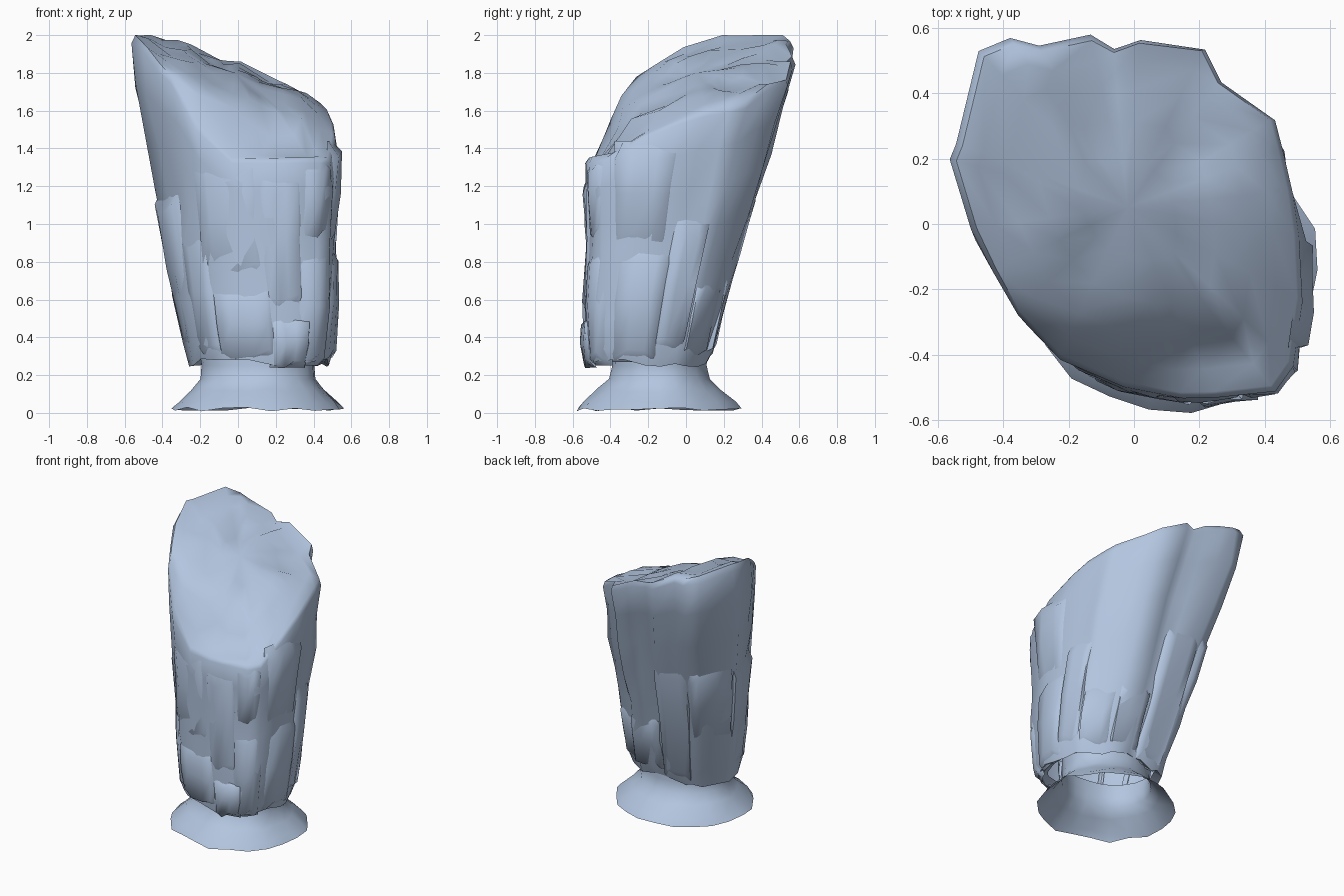
import bpy, bmesh, math, random
from mathutils import Vector

if "Cube" in bpy.data.objects:
    bpy.data.objects.remove(bpy.data.objects["Cube"])

random.seed(4)
stone = bpy.data.materials.new("blue grey stone")
stone.diffuse_color = (0.45, 0.56, 0.74, 1)
stone.use_nodes = True
stone.node_tree.nodes["Principled BSDF"].inputs["Base Color"].default_value = stone.diffuse_color

# Crown outline seen from above, anticlockwise from the right side
OUT = [(.50, 0), (.48, .14), (.45, .27), (.425, .365), (.26, .46), (.21, .56),
       (.02, .56), (-.06, .53), (-.13, .57), (-.29, .54), (-.38, .565), (-.48, .525),
       (-.55, .23), (-.57, .18), (-.50, -.04), (-.43, -.17), (-.37, -.29), (-.28, -.40),
       (-.10, -.48), (.10, -.525), (.22, -.525), (.42, -.51), (.48, -.42), (.51, -.20)]
UNIT = [((x + .03) / .54, (y - .025) / .545) for x, y in OUT]
N = len(UNIT)

# Body limits by height: z, left, right, front, back
BOX = [(.26, -.265, .485, -.525, .12), (.36, -.29, .52, -.55, .155), (.6, -.34, .525, -.545, .215),
       (.88, -.39, .52, -.525, .295), (1.2, -.435, .53, -.535, .39), (1.5, -.495, .515, -.525, .475),
       (1.84, -.575, .51, -.49, .58), (2.0, -.56, .49, -.47, .57)]


def box(z):
    z = min(max(z, BOX[0][0]), BOX[-1][0])
    for a, b in zip(BOX, BOX[1:]):
        if z <= b[0]:
            t = (z - a[0]) / (b[0] - a[0])
            return [p + (q - p) * t for p, q in zip(a[1:], b[1:])]


def body(u, z, off=0.0):
    """Point on the leaning trunk at outline position u and height z."""
    i = math.floor(u)
    t = u - i
    a, b = UNIT[i % N], UNIT[(i + 1) % N]
    nx, ny = a[0] + (b[0] - a[0]) * t, a[1] + (b[1] - a[1]) * t
    d = math.hypot(nx, ny)
    k = .45 * max(0, min(1, (1.6 - z) / 1.3))      # rounder towards the foot
    nx += (nx / d - nx) * k
    ny += (ny / d - ny) * k
    x0, x1, y0, y1 = box(z)
    c = Vector(((x0 + x1) / 2, (y0 + y1) / 2, z))
    v = Vector((nx * (x1 - x0) / 2, ny * (y1 - y0) / 2, 0))
    return c + v + v.normalized() * off


def crown(x, y):
    """Broken top: falls to the right, with a steep drop to a ledge at the front."""
    h = 1.78 - .37 * x + .12 * y
    h -= .28 * max(0, .05 - y) + 1.8 * max(0, -.32 - y)
    h += .015 * math.sin(x * 22 + 1)
    return min(2.0, max(1.35, h))


def finish(name, bm, angle):
    bmesh.ops.recalc_face_normals(bm, faces=bm.faces)
    me = bpy.data.meshes.new(name)
    bm.to_mesh(me)
    bm.free()
    ob = bpy.data.objects.new(name, me)
    me.materials.append(stone)
    bpy.context.collection.objects.link(ob)
    for o in bpy.context.selected_objects:
        o.select_set(False)
    ob.select_set(True)
    bpy.context.view_layer.objects.active = ob
    bpy.ops.object.shade_smooth_by_angle(angle=math.radians(angle))
    return ob


def grid(name, rows, closed, angle=45, tip=None):
    bm = bmesh.new()
    vs = [[bm.verts.new(p) for p in r] for r in rows]
    n = len(rows[0])
    for a, b in zip(vs, vs[1:]):
        for i in range(n if closed else n - 1):
            j = (i + 1) % n
            bm.faces.new((a[i], a[j], b[j], b[i]))
    if tip:
        t = bm.verts.new(tip)
        for i in range(n):
            bm.faces.new((vs[-1][i], vs[-1][(i + 1) % n], t))
    return finish(name, bm, angle)


# Rock trunk: side rows up to the rim, then rows running in across the broken top
rim = []
for u in range(N):
    z = 1.8
    for _ in range(20):
        p = body(u, z)
        z = z * .6 + crown(p.x, p.y) * .4
    rim.append(z)
foot = [body(u, .26) for u in range(N)]
mid = Vector((.11, -.15, .26))
rows = [[mid + (p - mid) * .86 + Vector((0, 0, .03)) for p in foot],
        [p + Vector((0, 0, random.uniform(-.02, .03))) for p in foot]]
ridge = [random.uniform(-.012, .01) for _ in range(N)]
for t in (.06, .2, .36, .52, .68, .84, .975):
    rows.append([body(u, .27 + (rim[u] - .27) * t,
                      (ridge[u] + random.uniform(-.012, .012)) * (t < .9)) for u in range(N)])
hub = Vector((-.02, .05, 0))
for s, rough in ((.97, .008), (.85, .015), (.7, .02), (.5, .015), (.28, 0)):
    row = []
    for u in range(N):
        p = body(u, rim[u])
        x, y = hub.x + (p.x - hub.x) * s, hub.y + (p.y - hub.y) * s
        row.append((x, y, min(2.0, crown(x, y) + random.uniform(-rough, rough))))
    rows.append(row)
grid("rock_trunk", rows, True, 60, (hub.x, hub.y, crown(hub.x, hub.y)))

# Slabs split off the trunk: start, end, bottom, top, bulge at foot and at head
SLABS = [(16.6, 19.0, .28, .66, .01, .006), (18.8, 20.8, .24, .50, .018, .014),
         (20.2, 22.4, .25, .88, .01, .01), (22.4, 24.8, .27, .88, .012, .012),
         (22.2, 24.3, .88, 1.44, .0, .04), (24.4, 26.6, .32, 1.05, .01, .012),
         (12.2, 15.2, .32, 1.2, .0, .036), (14.8, 17.0, .29, .98, .008, .006),
         (4.6, 7.2, .32, .75, .01, .008), (7.0, 10.2, .26, 1.25, .01, .014),
         (10.0, 12.4, .62, 1.22, .005, .02), (2.4, 4.6, .30, .70, .012, .012),
         (16.2, 18.8, .72, 1.34, .006, .01), (18.6, 20.5, .55, 1.28, .006, .01),
         (20.4, 22.1, .92, 1.34, .003, .01)]
for k, (u0, u1, z0, z1, o0, o1) in enumerate(SLABS):
    rows = []
    n = 5
    for t in (0, .08, .5, .86, 1):
        row = []
        for i in range(n + 1):
            f = (0, .12, .35, .65, .88, 1)[i]
            edge = i in (0, n) or t in (0, 1)
            off = -.025 if edge else o0 + (o1 - o0) * t + random.uniform(-.008, .006)
            z = z0 + (z1 - z0) * t + (.025 * math.sin(i * 2 + k) if t in (.08, .86) else 0)
            row.append(body(u0 + (u1 - u0) * f, z, off))
        rows.append(row)
    grid("rock_slab_%d" % (k + 1), rows, False, 65)

# Flared foot: open skirt narrowing to a neck under the rock
rows = []
M = 22
wave = [random.uniform(.98, 1.02) for _ in range(M)]
for z, rx, ry in ((.02, .455, .435), (.06, .42, .40), (.12, .355, .325),
                  (.18, .305, .265), (.25, .30, .25), (.34, .31, .255)):
    row = []
    for i in range(M):
        a = 2 * math.pi * i / M
        w = wave[i] + random.uniform(-.012, .012)
        dz = random.uniform(-.012, .01) if z < .15 else 0
        row.append((.11 + rx * w * math.cos(a), -.14 + ry * w * math.sin(a), max(0, z + dz)))
    rows.append(row)
grid("flared_foot", rows, True, 60)
